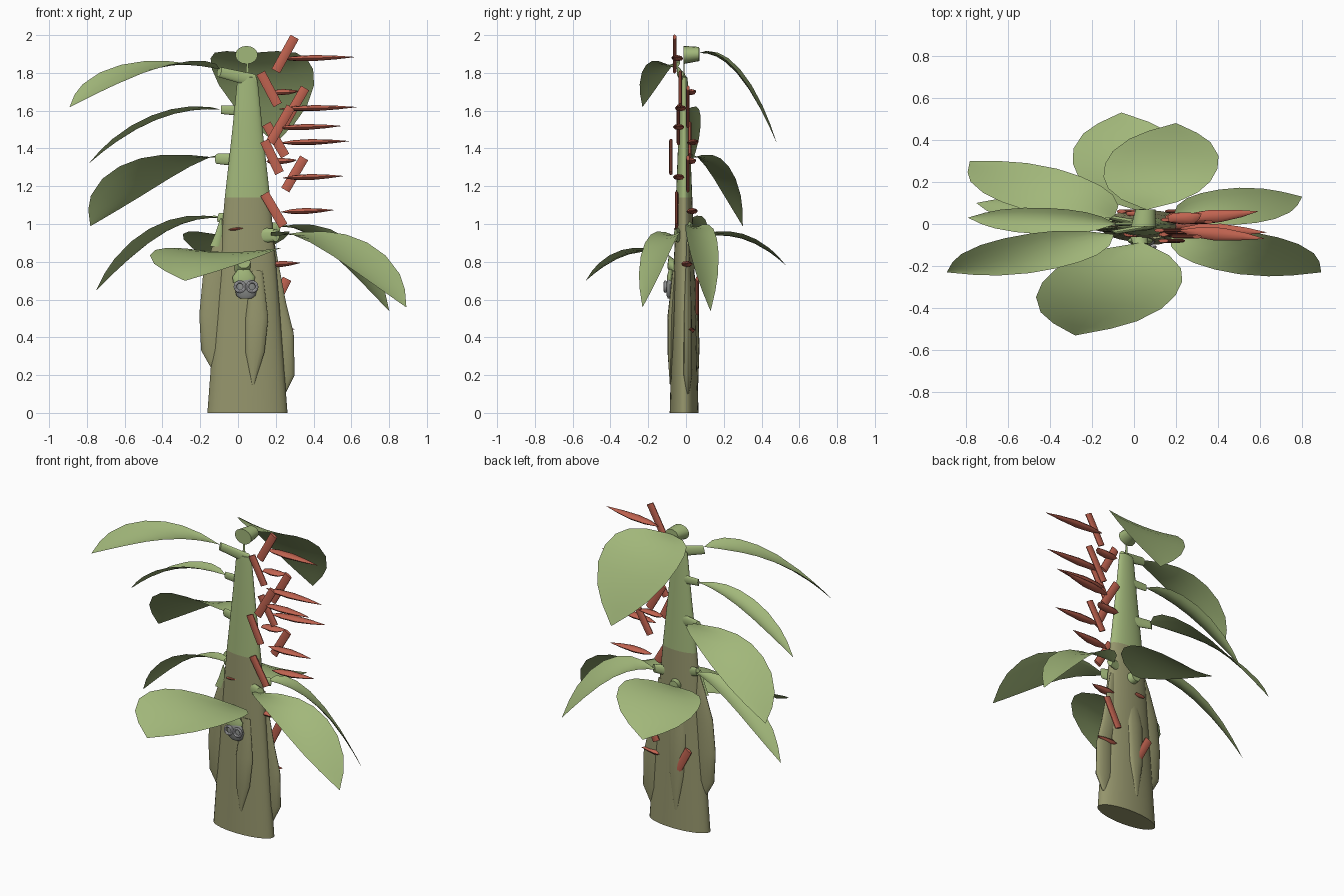
import bpy, bmesh, math
from mathutils import Vector

if "Cube" in bpy.data.objects:
    bpy.data.objects.remove(bpy.data.objects["Cube"])

SQUASH = 0.36          # the whole plant is flattened front to back


def material(name, rgb):
    m = bpy.data.materials.new(name)
    m.diffuse_color = (*rgb, 1)
    m.use_nodes = True
    m.node_tree.nodes["Principled BSDF"].inputs["Base Color"].default_value = m.diffuse_color
    return m


GREEN = material("leaf green", (0.36, 0.475, 0.195))
OLIVE = material("sheath olive", (0.30, 0.30, 0.15))
RED = material("bract red", (0.53, 0.125, 0.08))
GREY = material("pale grey", (0.62, 0.62, 0.64))
DARK = material("bud grey", (0.25, 0.26, 0.25))


def wide(p):
    """Point in the unflattened plant."""
    return Vector((p[0], p[1] / SQUASH, p[2]))


def finish(name, bm, mats, closed=True, angle=40):
    for v in bm.verts:
        v.co.y *= SQUASH
    if closed:
        bmesh.ops.recalc_face_normals(bm, faces=bm.faces)
    me = bpy.data.meshes.new(name)
    bm.to_mesh(me)
    bm.free()
    for m in mats:
        me.materials.append(m)
    ob = bpy.data.objects.new(name, me)
    bpy.context.collection.objects.link(ob)
    bpy.ops.object.select_all(action='DESELECT')
    ob.select_set(True)
    bpy.context.view_layer.objects.active = ob
    bpy.ops.object.shade_smooth_by_angle(angle=math.radians(angle))
    return ob


def loft(name, points, radii, mats, sides=16, flat=1.0, split=None):
    """Rings along a path, capped; faces above split get the second material."""
    pts = [wide(p) for p in points]
    d = (pts[-1] - pts[0]).normalized()
    side = Vector((1, 0, 0)) if abs(d.z) > 0.98 else d.cross(Vector((0, 0, 1))).normalized()
    up = side.cross(d)
    bm = bmesh.new()
    rings = []
    for p, r in zip(pts, radii):
        ang = [2 * math.pi * k / sides for k in range(sides)]
        rings.append([bm.verts.new(p + side * r * math.cos(a) + up * r * flat * math.sin(a)) for a in ang])
    for a, b in zip(rings, rings[1:]):
        for k in range(sides):
            n = (k + 1) % sides
            bm.faces.new((a[k], a[n], b[n], b[k]))
    bm.faces.new(rings[0][::-1])
    bm.faces.new(rings[-1])
    if split:
        for f in bm.faces:
            f.material_index = int(f.calc_center_median().z > split)
    return finish(name, bm, mats)


def leaf(name, base, tip, lift, ratio, cup=0.025):
    """Arched, slightly cupped blade with a pointed tip."""
    b, t = wide(base), wide(tip)
    run = Vector((t.x - b.x, t.y - b.y, 0))
    length = run.length
    side = Vector((-run.y, run.x, 0)) / length
    drop = t.z - b.z
    shape = [(0, .03), (.1, .5), (.22, .8), (.35, .95), (.5, 1), (.65, .94), (.8, .72), (.9, .43), (1, .01)]
    bm = bmesh.new()
    rows = []
    for u, w in shape:
        mid = b + run * u + Vector((0, 0, lift * u + (drop - lift) * u * u))
        rows.append([bm.verts.new(mid + side * length * ratio * w * s
                                  + Vector((0, 0, cup * w * s * s)))
                     for s in (-1, -.66, -.33, 0, .33, .66, 1)])
    for r, q in zip(rows, rows[1:]):
        for j in range(6):
            bm.faces.new((r[j], q[j], q[j + 1], r[j + 1]))
    return finish(name, bm, [GREEN], closed=False, angle=60)


# trunk, olive below and green above
loft("trunk", [(.05, -.01, z) for z in (0, .6, 1.14, 1.5, 1.74, 1.775, 1.79, 1.87)],
     [.212, .167, .12, .08, .056, .05, .01, .004], [OLIVE, GREEN], 32, split=1.14)

# overlapping sheaths around the lower trunk
loft("left_sheath", [(-.09, -.01, .18), (-.12, -.01, .33), (-.125, -.01, .52), (-.11, -.01, .73),
                     (-.08, -.01, .9), (-.07, -.01, 1.03)],
     [.02, .075, .08, .075, .05, .01], [OLIVE])
loft("right_sheath", [(.23, .01, .1), (.235, .01, .2), (.235, .01, .42), (.2, .01, .58),
                      (.17, .01, .92)], [.02, .065, .06, .055, .02], [OLIVE])
loft("front_sheath", [(.08, -.084, .15), (.09, -.08, .32), (.1, -.077, .5), (.1, -.06, .75)],
     [.005, .05, .06, .03], [OLIVE], 12)
loft("back_sheath", [(.03, .06, .12), (.03, .054, .35), (.03, .04, .6), (.04, .02, .85)],
     [.01, .05, .06, .03], [OLIVE], 12)
loft("left_shoot", [(-.12, -.02, .88), (-.1, -.02, .95), (-.09, -.02, 1.03)], [.03, .02, .004], [GREEN], 8)

# leaves: base, tip, upward lift, width ratio
LEAVES = [
    ((-.10, -.05, 1.82), (-.89, -.23, 1.62), .19, .25),
    ((-.09, .00, 1.605), (-.79, .03, 1.32), .06, .245),
    ((-.10, .03, 1.35), (-.78, .30, .99), .08, .25),
    ((-.08, .02, 1.03), (-.75, .10, .65), .06, .245),
    ((.18, -.05, .935), (.89, -.23, .56), .14, .30),
    ((.19, .04, .98), (.80, .13, .54), .10, .36),
    ((.04, -.09, .83), (-.28, -.53, .70), .16, .26),
    ((.06, .07, 1.905), (.20, .48, 1.43), .03, .235),
    ((.04, .06, .92), (-.06, .53, .78), .15, .215),
]
for i, (b, t, lift, ratio) in enumerate(LEAVES):
    leaf(f"leaf_{i + 1}", b, t, lift, ratio)

# leaf stalks, from trunk to leaf base
STALKS = [
    ((.08, -.01, 1.76), (-.10, -.04, 1.805), .03),
    ((.03, 0, 1.6), (-.09, 0, 1.605), .025),
    ((.0, .01, 1.34), (-.11, .03, 1.345), .03),
    ((-.03, .01, 1.02), (-.10, .02, 1.035), .028),
    ((.11, -.03, .94), (.20, -.055, .94), .037),
    ((.12, .01, .98), (.21, .03, .98), .03),
    ((.02, -.04, .75), (.03, -.095, .80), .04),
    ((.045, -.012, 1.895), (.055, .07, 1.9), .052),
    ((.05, .02, .92), (.04, .07, .925), .035),
]
for i, (a, b, r) in enumerate(STALKS):
    loft(f"stalk_{i + 1}", [a, b], [r * 1.15, r * .9], [GREEN], 16, flat=.8 if i == 7 else 1)

# upright red bracts: x, z at each end, then depth
RODS = [
    (.20, 1.81, .30, 1.99, -.06), (.12, 1.80, .21, 1.63, -.03), (.24, 1.52, .355, 1.72, .01),
    (.17, 1.43, .28, 1.62, -.04), (.15, 1.53, .25, 1.36, .02), (.14, 1.44, .22, 1.27, -.08),
    (.25, 1.18, .35, 1.35, .01), (.14, 1.16, .24, .99, -.05), (.17, .53, .26, .71, .06),
    (-.06, .53, .03, .36, .06),
]
for i, (x0, z0, x1, z1, y) in enumerate(RODS):
    loft(f"red_rod_{i + 1}", [(x0, y, z0), (x1, y, z1)], [.026, .026], [RED], 10)

# pointed red bracts: inner x, y, then outer x, y, then height
SPIKES = [
    (.22, -.03, .62, -.07, 1.88), (.22, -.02, .63, -.04, 1.615), (.20, -.03, .55, -.05, 1.515),
    (.22, .02, .59, .06, 1.435), (.24, -.03, .56, -.05, 1.25), (.23, .02, .51, .05, 1.07),
    (.15, .0, .33, .01, .79), (.17, .01, .32, .05, 1.70), (.16, .01, .31, .05, 1.335),
    (-.05, -.045, .04, -.055, .975), (.15, .01, .30, .03, .44), (-.03, .04, .03, .06, .82),
]
for i, (x0, y0, x1, y1, z) in enumerate(SPIKES):
    a, b = Vector((x0, y0, z - .006)), Vector((x1, y1, z + .004))
    path = [a.lerp(b, u) for u in (0, .2, .45, .75, 1)]
    w = .085 if x1 - x0 > .1 else .04
    loft(f"red_spike_{i + 1}", path, [w * k for k in (.1, .8, 1, .6, .03)], [RED], 8, flat=.19)

# small bud with two pale rings on the front
loft("bud", [(.042, -.085, z) for z in (.605, .62, .66, .70, .72)], [.03, .05, .06, .045, .02], [DARK], 16)
loft("bud_cap", [(.03, -.08, z) for z in (.69, .72, .76)], [.055, .06, .03], [GREEN], 16)
for i, x in enumerate((.01, .075)):
    bpy.ops.mesh.primitive_torus_add(location=(x, -.11, .668), rotation=(math.pi / 2, 0, 0),
                                     major_radius=.025, minor_radius=.008,
                                     major_segments=20, minor_segments=8)
    ring = bpy.context.object
    ring.name = f"bud_ring_{i + 1}"
    ring.data.materials.append(GREY)
    bpy.ops.object.shade_smooth_by_angle()
